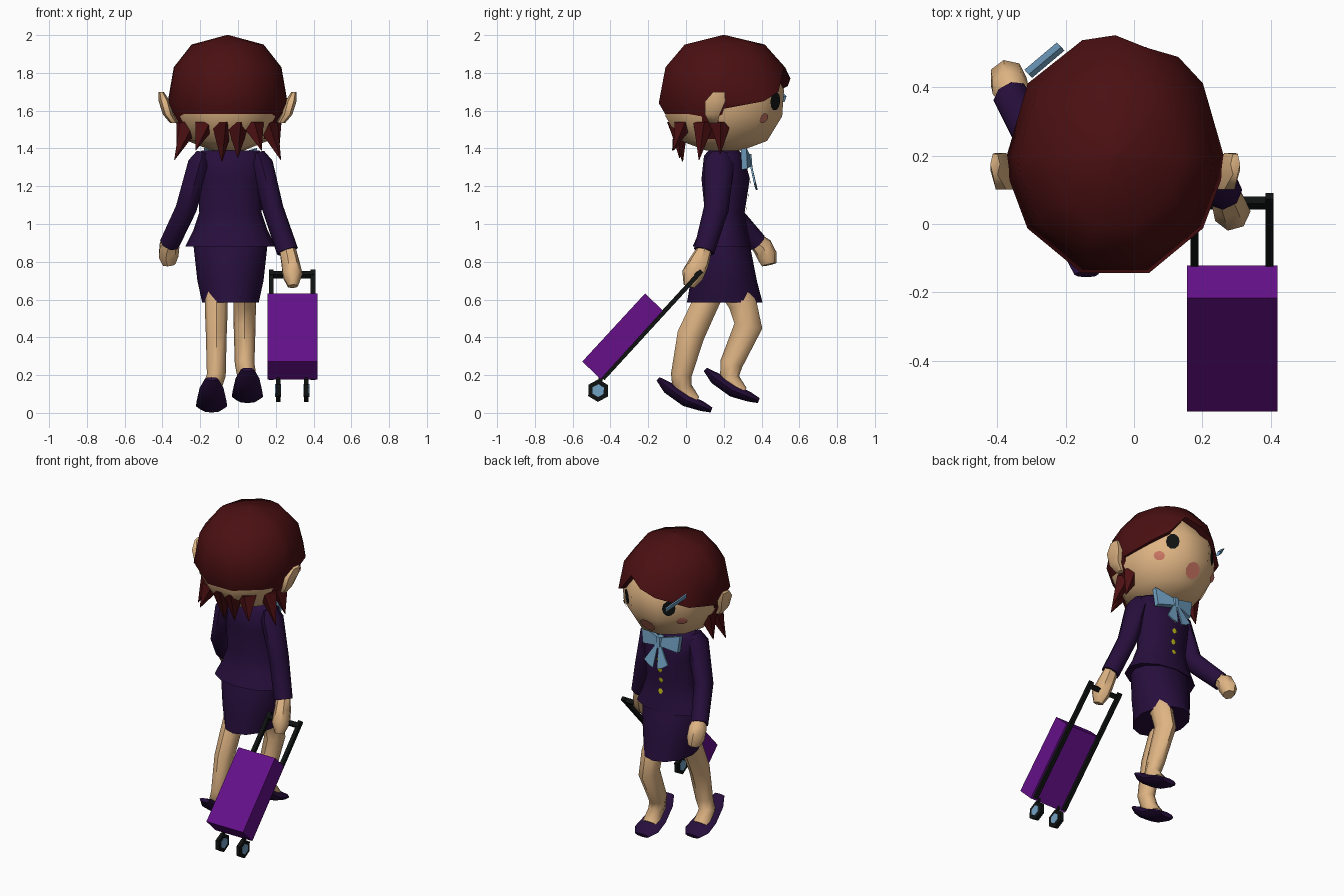
import bpy, bmesh, math
from math import sin, cos, radians, pi
from mathutils import Vector
from mathutils.bvhtree import BVHTree

if "Cube" in bpy.data.objects:
    bpy.data.objects.remove(bpy.data.objects["Cube"])


def mat(name, r, g, b):
    m = bpy.data.materials.new(name)
    m.diffuse_color = (r, g, b, 1)
    m.use_nodes = True
    m.node_tree.nodes["Principled BSDF"].inputs["Base Color"].default_value = m.diffuse_color
    return m


SKIN = mat("skin", .74, .46, .23)
HAIR = mat("dark red hair", .07, .005, .006)
SUIT = mat("dark violet cloth", .02, .0045, .045)
PURPLE = mat("purple case", .13, .005, .25)
BLACK = mat("black", .005, .006, .006)
BLUE = mat("light blue", .17, .36, .55)
YELLOW = mat("yellow", .5, .45, .01)
BLUSH = mat("blush", .62, .19, .13)


def build(name, verts, faces, m, smooth=50):
    me = bpy.data.meshes.new(name)
    bm = bmesh.new()
    vs = [bm.verts.new(v) for v in verts]
    for f in faces:
        bm.faces.new([vs[i] for i in f])
    bmesh.ops.remove_doubles(bm, verts=bm.verts, dist=1e-4)
    bmesh.ops.recalc_face_normals(bm, faces=bm.faces)
    bm.to_mesh(me)
    bm.free()
    me.materials.append(m)
    if smooth:
        me.polygons.foreach_set("use_smooth", [True] * len(me.polygons))
        me.set_sharp_from_angle(angle=radians(smooth))
    ob = bpy.data.objects.new(name, me)
    bpy.context.collection.objects.link(ob)
    return ob


def stack(name, rings, m, smooth=50):
    """Skin a list of equal-length rings and cap both ends."""
    n, k = len(rings[0]), len(rings)
    faces = [(i*n + j, i*n + (j+1) % n, (i+1)*n + (j+1) % n, (i+1)*n + j)
             for i in range(k-1) for j in range(n)]
    faces += [tuple(range(n)), tuple(range((k-1)*n, k*n))]
    return build(name, [v for r in rings for v in r], faces, m, smooth)


def tube(name, path, m, n=10, flat=False, smooth=50, twist=0):
    """Loft through (x, y, z, radius_u, radius_v) points."""
    pts = [Vector(p[:3]) for p in path]
    rings = []
    for i, p in enumerate(path):
        d = pts[min(i+1, len(pts)-1)] - pts[max(i-1, 0)]
        d = Vector((0, 0, 1)) if flat else d.normalized()
        u = Vector((1, 0, 0))
        u = (u - d * u.dot(d)).normalized()
        v = d.cross(u)
        rings.append([pts[i] + u*p[3]*cos(2*pi*j/n + twist) + v*p[4]*sin(2*pi*j/n + twist)
                      for j in range(n)])
    return stack(name, rings, m, smooth)


def prism(name, pts, offset, m):
    """Extrude a flat outline by an offset."""
    o = Vector(offset)
    return stack(name, [[Vector(p) - o/2 for p in pts], [Vector(p) + o/2 for p in pts]], m, 0)


def decal(name, target, cx, cy, ang, z, w, h, m, n=10):
    """Thin patch wrapped on a rounded part, seen from direction ang."""
    me = target.data
    tree = BVHTree.FromPolygons([v.co for v in me.vertices], [p.vertices[:] for p in me.polygons])
    a = radians(ang)
    d, side = Vector((cos(a), sin(a), 0)), Vector((-sin(a), cos(a), 0))
    vs = []
    for j in range(n + 1):
        q = Vector((cx, cy, z)) + d
        if j < n:
            q += side*w*cos(2*pi*j/n) + Vector((0, 0, h*sin(2*pi*j/n)))
        hit = tree.ray_cast(q, -d)[0]
        vs.append((hit if hit else q - d*.7) + d*.007)
    return build(name, vs, [(j, (j+1) % n, n) for j in range(n)], m)


# Head
HX, HY = -.055, .2
head = tube("head", [(HX, HY, z, r*.295, r*.335) for r, z in
            ((.3, 1.39), (.72, 1.44), (.97, 1.57), (1, 1.71), (.78, 1.85), (.3, 1.92))],
            SKIN, 10, True)

# Hair cap: its hem height varies round the head, with a parting at the front
PROFILE = ((2.0, .02), (1.95, .6), (1.8, .97), (1.64, 1.0), (1.46, .69), (1.3, .45))


def hair_radius(z):
    for (z1, r1), (z0, r0) in zip(PROFILE, PROFILE[1:]):
        if z >= z0:
            return r0 + (r1 - r0)*(z - z0)/(z1 - z0)


HEM = ((0, 1.61), (36, 1.65), (54, 1.70), (72, 1.82), (90, 1.77), (108, 1.73), (144, 1.66),
       (180, 1.61), (190, 1.45), (216, 1.45), (252, 1.45), (288, 1.45), (324, 1.45), (350, 1.45))


def hair_point(a, z, s=1.0):
    r = hair_radius(z)*s
    return Vector((HX + .318*r*cos(radians(a)), HY + .362*r*sin(radians(a)), z))


rings = [[hair_point(a, max(z, h)) for a, h in HEM] for z in (2.0, 1.95, 1.83, 1.64, 1.45)]
rings.append([hair_point(a, h, .86) for a, h in HEM])
n = len(HEM)
build("hair", [v for r in rings for v in r],
      [(i*n+j, i*n+(j+1) % n, (i+1)*n+(j+1) % n, (i+1)*n+j) for i in range(5) for j in range(n)]
      + [tuple(range(n))], HAIR)

# Hair spikes along the back of the neck
for a, r, z in ((184, .27, 1.37), (205, .31, 1.34), (238, .32, 1.39), (262, .22, 1.33),
                (283, .24, 1.35), (304, .32, 1.39), (335, .31, 1.34), (356, .27, 1.37)):
    b = hair_point(a, 1.54, .82)
    tip = (HX + r*cos(radians(a)), HY + r*sin(radians(a)), z)
    tube("hair_spike", [(*b, .07, .06), (*tip, .002, .002)], HAIR, 5, True)

# Ears, eyes, cheeks and mouth
for s in (1, -1):
    tube("ear", [(HX + s*.285, .145, 1.535, .02, .025), (HX + s*.315, .14, 1.58, .028, .045),
                 (HX + s*.335, .155, 1.65, .03, .062), (HX + s*.352, .175, 1.70, .014, .035)],
         SKIN, 6, True)
    decal("eye", head, HX, HY, 90 + s*29, 1.65, .04, .05, BLACK)
    decal("cheek", head, HX, HY, 90 + s*44, 1.56, .033, .026, BLUSH)
decal("mouth", head, HX, HY, 90, 1.505, .05, .045, BLUSH)

# Hair clip
prism("hair_clip", [(-.21, .515, 1.645), (-.22, .525, 1.675), (-.315, .445, 1.765), (-.305, .435, 1.735)],
      (-.012, .014, 0), BLUE)

# Neck, jacket and skirt
CX = -.04
tube("neck", [(CX, .2, 1.34, .06, .06), (CX, .2, 1.43, .06, .06)], SKIN, 8, True)
jacket = tube("jacket", [(CX, .19, .88, .24, .155), (CX, .2, .97, .195, .125), (CX, .205, 1.06, .165, .105),
              (CX, .21, 1.24, .175, .128), (CX, .2, 1.36, .19, .105), (CX, .2, 1.39, .15, .08)],
              SUIT, 12, True)
tube("skirt", [(CX, .195, .95, .17, .11), (CX, .195, .88, .195, .145), (CX, .2, .7, .175, .175),
               (CX, .205, .585, .15, .2)], SUIT, 12, True)
for z in (1.22, 1.15, 1.08, 1.01):
    decal("button", jacket, CX, .2, 90, z, .018, .018, YELLOW, 6)

# Neck bow with two loops and tails
for s in (1, -1):
    prism("bow_loop", [(CX, .325, 1.36), (CX + s*.14, .305, 1.40), (CX + s*.125, .31, 1.29),
                       (CX, .335, 1.315)], (0, .03, .005), BLUE)
    prism("bow_tail", [(CX, .335, 1.35), (CX + s*.085, .365, 1.215), (CX + s*.05, .37, 1.19),
                       (CX + s*.015, .375, 1.18)], (0, .01, 0), BLUE)
tube("bow_knot", [(CX, .33, 1.30, .025, .025), (CX, .325, 1.37, .025, .025)], BLUE, 6)

# Sleeves and hands
tube("right_sleeve", [(.105, .18, 1.375, .035, .05), (.125, .175, 1.32, .06, .08),
     (.185, .16, 1.08, .056, .066), (.262, .095, .855, .058, .055)], SUIT, 8)
tube("left_sleeve", [(-.185, .18, 1.375, .035, .05), (-.205, .175, 1.32, .06, .08),
     (-.275, .21, 1.08, .056, .066), (-.36, .375, .9, .055, .055)], SUIT, 8)
tube("right_hand", [(.26, .1, .87, .045, .04), (.275, .07, .8, .05, .055),
     (.287, .035, .73, .055, .06), (.29, .015, .67, .028, .03)], SKIN, 7)
tube("left_hand", [(-.352, .36, .92, .04, .04), (-.365, .405, .88, .055, .055),
     (-.37, .43, .83, .055, .055), (-.365, .44, .785, .035, .04)], SKIN, 7)

# Legs and shoes: the same foot, stepped forward for the right leg
for side, fx, dy, dz, leg in (
        ("left", -.14, 0, 0, ((.14, .66, .06, .07), (.085, .54, .06, .07), (.025, .41, .055, .072),
                              (-.025, .2, .05, .055))),
        ("right", .05, .25, .05, ((.23, .7, .06, .08), (.3, .58, .06, .075), (.33, .46, .058, .075),
                                  (.24, .26, .052, .06)))):
    lx = -.115 if side == "left" else .035
    foot = [(fx, dy - .02, dz + .125, .05, .055), (fx, dy + .05, dz + .06, .055, .03)]
    tube(side + "_leg", [(lx, y, z, a, b) for y, z, a, b in leg] + foot, SKIN, 8)
    tube(side + "_shoe", [(fx, dy + y, dz + z, a, b) for y, z, a, b in (
        (-.148, .18, .035, .012), (-.095, .133, .063, .032), (.0, .067, .078, .034),
        (.085, .035, .083, .026), (.135, .015, .05, .014))], SUIT, 8)

# Suitcase body
prism("suitcase", [(.288, -.217, .632), (.288, -.122, .542), (.288, -.452, .178), (.288, -.549, .272)],
      (.265, 0, 0), PURPLE)

# Handle rods, grip, wheels and hubs
for x in (.177, .397):
    tube("handle_rod", [(x, -.44, .182, .017, .017), (x, .082, .752, .017, .017)], BLACK, 4,
         smooth=0, twist=pi/4)
prism("handle_grip", [(.287, .06 + a, .732 + b) for a, b in ((-.018, 0), (0, -.02), (.02, 0), (0, .02))],
      (.235, 0, 0), BLACK)


def hexagon(x, r):
    return [(x, -.465 + r*cos(k*pi/3 + .5), .118 + r*sin(k*pi/3 + .5)) for k in range(6)]


for x in (.212, .362):
    prism("wheel", hexagon(x, .06), (.024, 0, 0), BLACK)
    prism("wheel_hub", hexagon(x, .034), (.032, 0, 0), BLUE)
    prism("wheel_bracket", [(x, -.46, .2), (x, -.435, .2), (x, -.455, .118), (x, -.475, .118)],
          (.014, 0, 0), BLACK)
